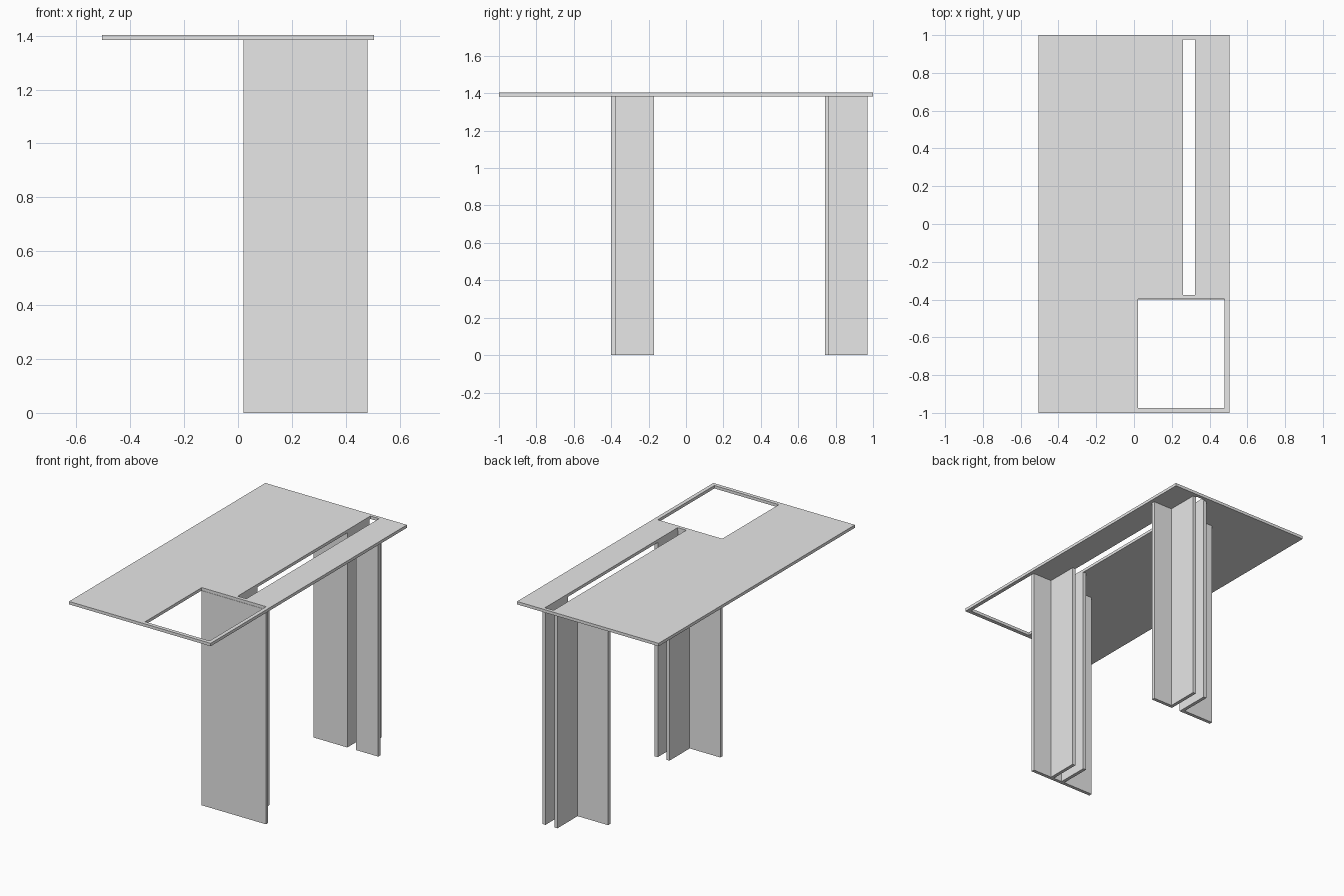
import bpy
import bmesh

cube = bpy.data.objects.get("Cube")
if cube:
    bpy.data.objects.remove(cube, do_unlink=True)

# Single plain grey finish
grey = bpy.data.materials.new("plain grey")
grey.use_nodes = True
colour = (0.8, 0.8, 0.8, 1)
grey.diffuse_color = colour
grey.node_tree.nodes["Principled BSDF"].inputs["Base Color"].default_value = colour

HEIGHT, UNDERSIDE, THICK = 1.403, 1.384, 0.022
LEG_X = (0.02, 0.48)
SLOT_X = (0.26, 0.322)


def prism(name, xs, ys, zs, holes=()):
    """Slab over a grid of x and y cuts, leaving out the cells inside holes."""
    bm = bmesh.new()
    gx = sorted(set(xs).union(*[h[0] for h in holes]))
    gy = sorted(set(ys).union(*[h[1] for h in holes]))
    grid = {(x, y): bm.verts.new((x, y, zs[0])) for x in gx for y in gy}
    for x0, x1 in zip(gx, gx[1:]):
        for y0, y1 in zip(gy, gy[1:]):
            cx, cy = (x0 + x1) / 2, (y0 + y1) / 2
            if any(h[0][0] < cx < h[0][1] and h[1][0] < cy < h[1][1] for h in holes):
                continue
            bm.faces.new([grid[p] for p in ((x0, y0), (x1, y0), (x1, y1), (x0, y1))])
    bmesh.ops.delete(bm, geom=[v for v in bm.verts if not v.link_faces], context="VERTS")
    top = bmesh.ops.extrude_face_region(bm, geom=bm.faces[:])["geom"]
    bmesh.ops.translate(bm, vec=(0, 0, zs[1] - zs[0]),
                        verts=[v for v in top if isinstance(v, bmesh.types.BMVert)])
    bmesh.ops.recalc_face_normals(bm, faces=bm.faces[:])
    mesh = bpy.data.meshes.new(name)
    bm.to_mesh(mesh)
    bm.free()
    mesh.materials.append(grey)
    obj = bpy.data.objects.new(name, mesh)
    bpy.context.collection.objects.link(obj)
    return obj


# Table top with a square opening and a long slot
prism("table_top", (-0.505, 0.505), (-1, 1), (UNDERSIDE, HEIGHT),
      holes=[(LEG_X, (-0.975, -0.398)), (SLOT_X, (-0.375, 0.978))])

# Panel legs: the front one is whole, the rear one is split by the slot
panels = {"front": (-0.4, [("panel", LEG_X)]),
          "rear": (0.743, [("inner_panel", (LEG_X[0], SLOT_X[0])),
                           ("outer_panel", (SLOT_X[1], LEG_X[1]))])}
for place, (y, parts) in panels.items():
    for part, xs in parts:
        prism(f"{place}_leg_{part}", xs, (y, y + THICK), (0, UNDERSIDE))
    # Pair of fins running back along both sides of the slot
    fins = {"inner": (SLOT_X[0] - THICK, SLOT_X[0]),
            "outer": (SLOT_X[1], SLOT_X[1] + THICK)}
    for side, xs in fins.items():
        prism(f"{place}_leg_{side}_fin", xs, (y + THICK, y + 0.228), (0, UNDERSIDE))
